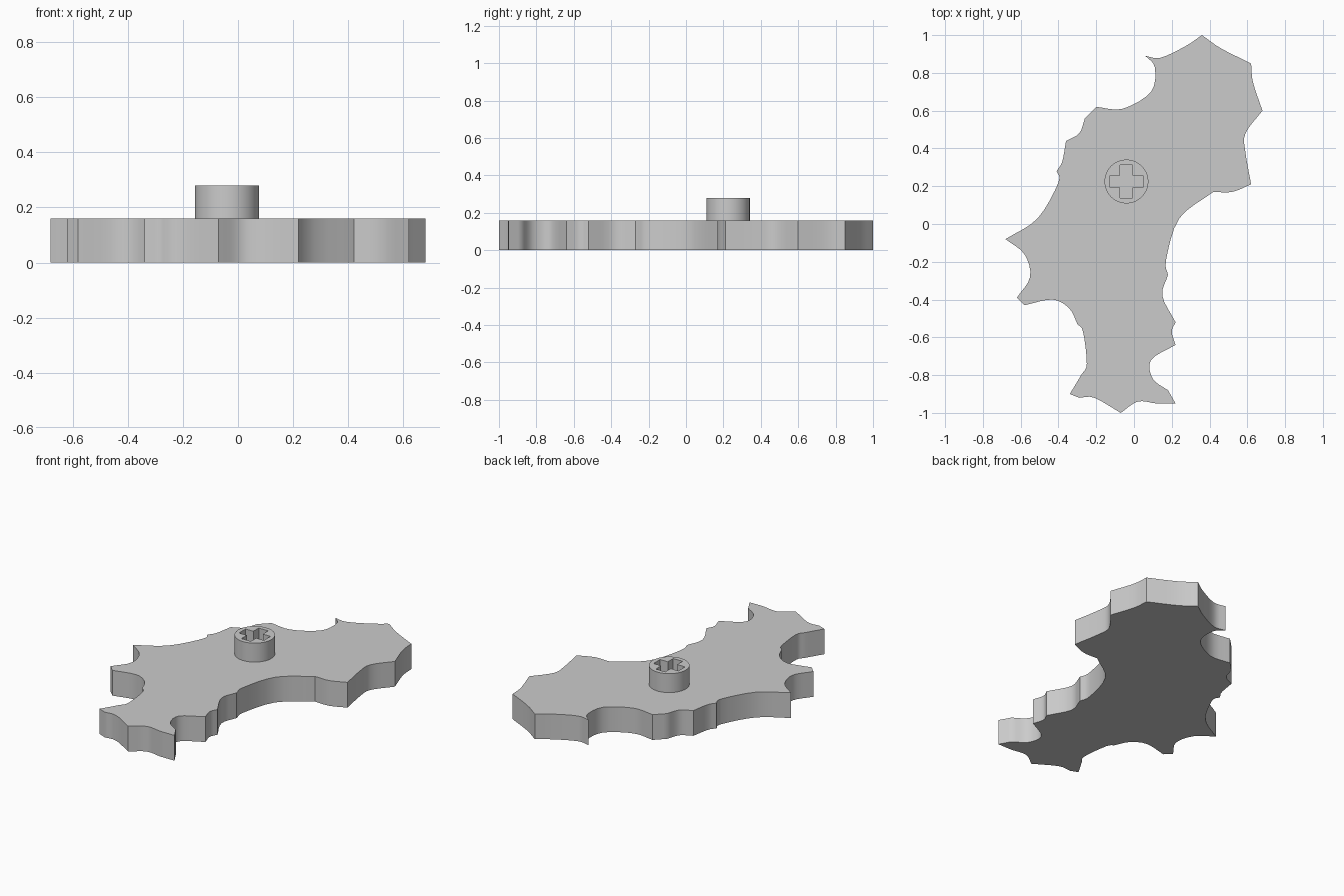
import bpy
import bmesh
import math
from mathutils import Vector

cube = bpy.data.objects.get("Cube")
if cube:
    bpy.data.objects.remove(cube, do_unlink=True)

PLATE_TOP = 0.16
BOSS_TOP = 0.28
BOSS_CENTRE = Vector((-0.04, 0.225))
BOSS_RADIUS = 0.116
ARM_LENGTH = 0.087
ARM_HALF_WIDTH = 0.033

# Plate outline in hundredths, clockwise from the top.
# Each run is one smooth scallop: a sharp corner, then points on the way to the next corner.
SCALLOPS = [
    [(36, 100), (46, 93)],
    [(62, 85), (63, 75)],
    [(68, 60), (59, 48), (59, 38)],
    [(62, 21), (52, 17)],
    [(42, 17), (24, 3), (17, -19)],
    [(18, -27), (15, -38)],
    [(22, -52), (20, -57)],
    [(22, -64), (9, -72), (10, -82)],
    [(18, -88)],
    [(22, -95), (12, -95), (2, -94)],
    [(-7, -100), (-21, -92)],
    [(-29, -92)],
    [(-34, -90), (-28, -80), (-25, -74), (-27, -57)],
    [(-30, -53), (-34, -45), (-43, -40)],
    [(-58, -43)],
    [(-62, -39), (-55, -28), (-58, -16)],
    [(-68, -8), (-51, 3), (-40, 22)],
    [(-41, 28), (-38, 33)],
    [(-36, 44), (-29, 48)],
    [(-26, 56)],
    [(-20, 62), (-6, 61), (9, 70), (11, 83)],
    [(6, 89), (14, 88), (27, 94)],
]


def smooth_run(run, next_corner, steps=4):
    """Sample a smooth path from a run's corner up to, but not including, the next corner."""
    points = [Vector(p) / 100 for p in (*run, next_corner)]
    padded = [2 * points[0] - points[1], *points, 2 * points[-1] - points[-2]]
    path = []
    for before, start, end, after in zip(padded, padded[1:], padded[2:], padded[3:]):
        tangent_in = (end - before) / 2
        tangent_out = (after - start) / 2
        for i in range(steps):
            t = i / steps
            ease = t * t * (3 - 2 * t)
            path.append(start.lerp(end, ease)
                        + tangent_in * t * (1 - t) ** 2
                        - tangent_out * t * t * (1 - t))
    return path


def extrude_outlines(name, outlines, bottom, top, material):
    """Fill closed outlines (inner ones become holes) and extrude them upward."""
    curve = bpy.data.curves.new(name, "CURVE")
    curve.dimensions = "2D"
    curve.fill_mode = "BOTH"
    curve.extrude = (top - bottom) / 2
    for outline in outlines:
        spline = curve.splines.new("POLY")
        spline.points.add(len(outline) - 1)
        for point, position in zip(spline.points, outline):
            point.co = (position.x, position.y, 0, 1)
        spline.use_cyclic_u = True
    part = bpy.data.objects.new(name, curve)
    bpy.context.collection.objects.link(part)
    bpy.ops.object.select_all(action="DESELECT")
    part.select_set(True)
    bpy.context.view_layer.objects.active = part
    bpy.ops.object.convert(target="MESH")
    part = bpy.context.view_layer.objects.active

    # Weld the caps to the walls and place the part at its height
    bm = bmesh.new()
    bm.from_mesh(part.data)
    bmesh.ops.remove_doubles(bm, verts=bm.verts, dist=0.0001)
    bmesh.ops.recalc_face_normals(bm, faces=bm.faces)
    bmesh.ops.translate(bm, verts=bm.verts, vec=(0, 0, (bottom + top) / 2))
    bm.to_mesh(part.data)
    bm.free()
    part.data.materials.clear()
    part.data.materials.append(material)
    bpy.ops.object.shade_smooth_by_angle(angle=math.radians(30))


# Single grey finish
grey = bpy.data.materials.new("light grey")
grey.use_nodes = True
colour = (0.6, 0.6, 0.6, 1)
grey.diffuse_color = colour
for node in grey.node_tree.nodes:
    if node.type == "BSDF_PRINCIPLED":
        node.inputs["Base Color"].default_value = colour

# Scalloped base plate
plate_outline = []
for run, following in zip(SCALLOPS, SCALLOPS[1:] + SCALLOPS[:1]):
    plate_outline += smooth_run(run, following[0])
extrude_outlines("base_plate", [plate_outline], 0, PLATE_TOP, grey)

# Round boss with a cross-shaped socket
SEGMENTS = 64
rim = Vector((BOSS_RADIUS, 0))
arm_corners = [
    Vector((ARM_LENGTH, -ARM_HALF_WIDTH)),
    Vector((ARM_LENGTH, ARM_HALF_WIDTH)),
    Vector((ARM_HALF_WIDTH, ARM_HALF_WIDTH)),
]


def spin(points, copies):
    """Repeat points evenly around the boss centre."""
    outline = []
    for i in range(copies):
        angle = math.tau * i / copies
        across = Vector((math.cos(angle), math.sin(angle)))
        along = Vector((-across.y, across.x))
        outline += [BOSS_CENTRE + across * p.x + along * p.y for p in points]
    return outline


socket_boss = [spin([rim], SEGMENTS), spin(arm_corners, 4)]
extrude_outlines("socket_boss", socket_boss, PLATE_TOP - 0.02, BOSS_TOP, grey)
